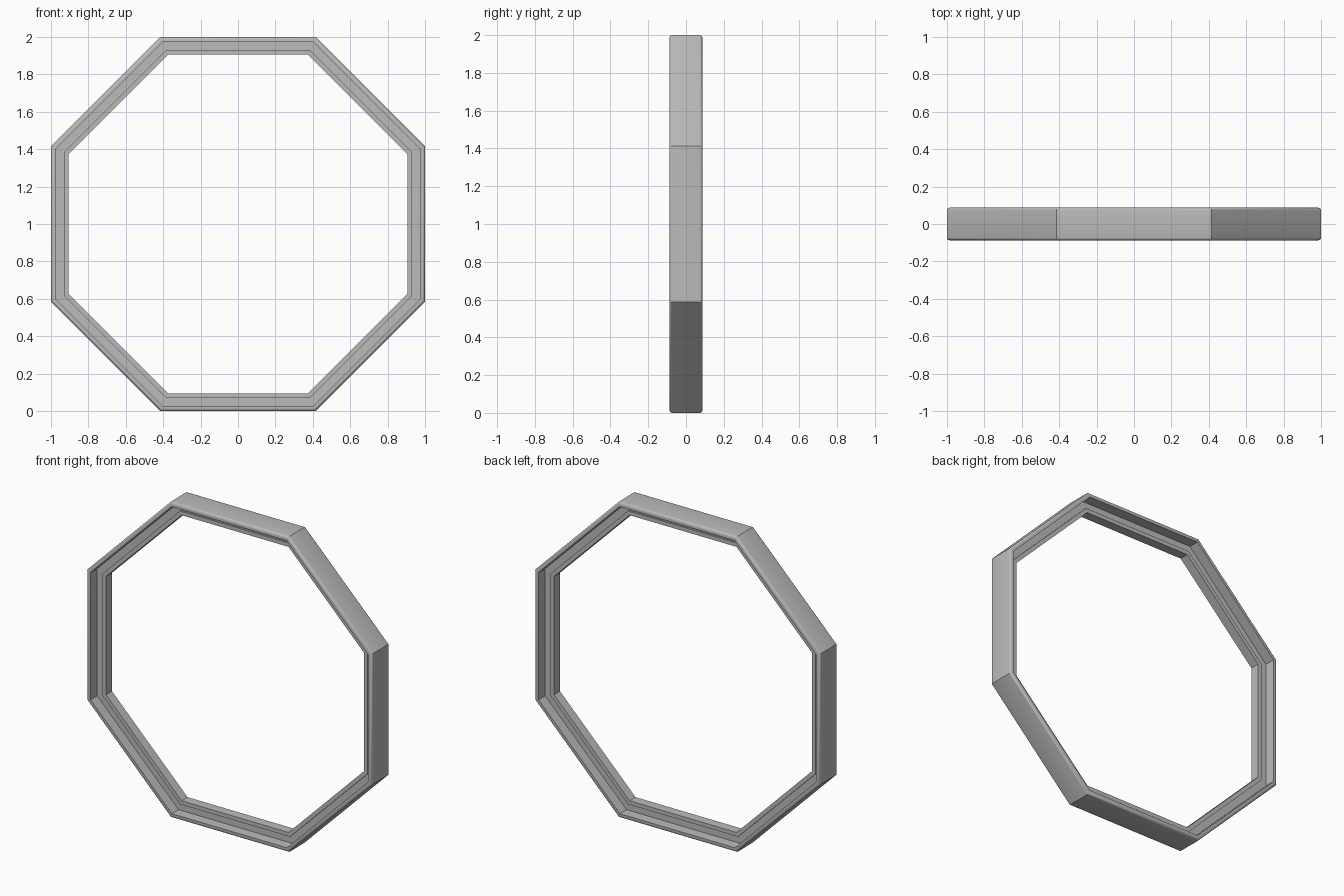
import bpy
import bmesh
from math import cos, sin, pi, radians

cube = bpy.data.objects.get("Cube")
if cube:
    bpy.data.objects.remove(cube, do_unlink=True)

SIDES = 8
OUTER, LIP, RIDGE, INNER = 1.0, 0.973, 0.93, 0.905   # distances from centre to flat
DEPTH, GROOVE_Y, RIDGE_Y = 0.087, 0.02, 0.03         # half depths
ROUND, STEPS = 0.014, 4

# Plain grey metal
grey = bpy.data.materials.new("grey")
grey.use_nodes = True
colour = (0.5, 0.5, 0.5, 1)
grey.diffuse_color = colour
bsdf = grey.node_tree.nodes["Principled BSDF"]
bsdf.inputs["Base Color"].default_value = colour

# Half section: rounded outer lip, groove, inner ridge
half = []
for i in range(STEPS + 1):
    a = pi / 2 * i / STEPS
    half.append((OUTER - ROUND + ROUND * cos(a), DEPTH - ROUND + ROUND * sin(a)))
half += [(LIP, DEPTH), (LIP, GROOVE_Y), (RIDGE, GROOVE_Y),
         (RIDGE, RIDGE_Y), (INNER, RIDGE_Y)]
section = half + [(r, -y) for r, y in reversed(half)]

# Sweep the section around the octagon with mitred corners
bm = bmesh.new()
rings = []
for k in range(SIDES):
    a = 2 * pi * (k + 0.5) / SIDES
    miter = 1 / cos(pi / SIDES)
    rings.append([bm.verts.new((r * miter * cos(a), y, 1 + r * miter * sin(a)))
                  for r, y in section])
n = len(section)
for k in range(SIDES):
    p, q = rings[k], rings[(k + 1) % SIDES]
    for j in range(n):
        bm.faces.new((p[j], p[(j + 1) % n], q[(j + 1) % n], q[j]))
bmesh.ops.recalc_face_normals(bm, faces=bm.faces)

mesh = bpy.data.meshes.new("octagon_frame")
bm.to_mesh(mesh)
bm.free()
mesh.materials.append(grey)
frame = bpy.data.objects.new("octagon_frame", mesh)
bpy.context.collection.objects.link(frame)

# Smooth the rounded lip, keep corners sharp
bpy.ops.object.select_all(action="DESELECT")
frame.select_set(True)
bpy.context.view_layer.objects.active = frame
bpy.ops.object.shade_smooth_by_angle(angle=radians(30))
